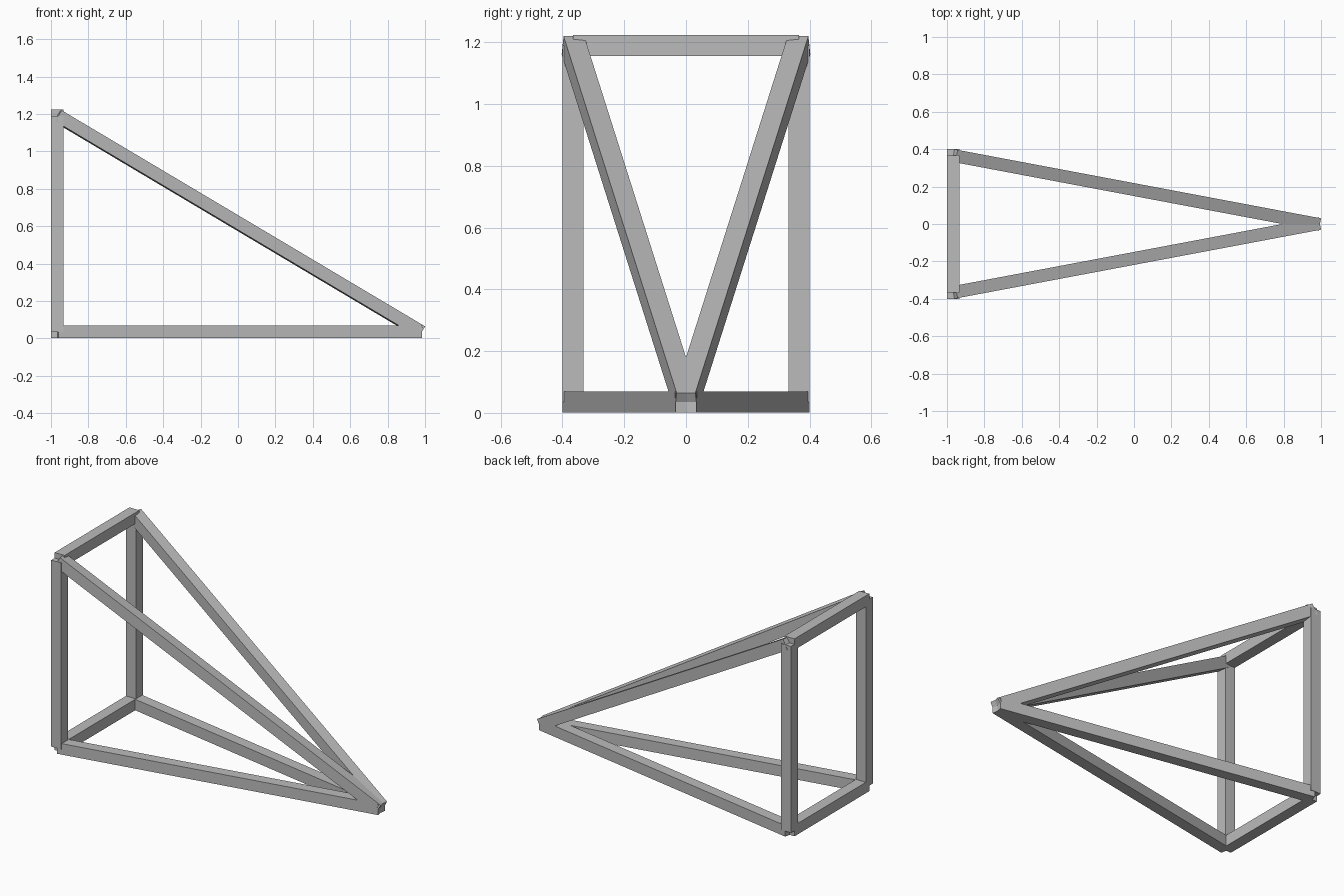
import bpy
from mathutils import Matrix, Vector

cube = bpy.data.objects.get("Cube")
if cube:
    bpy.data.objects.remove(cube, do_unlink=True)

THICK = 0.068

grey = bpy.data.materials.new("light_grey")
grey.use_nodes = True
colour = (0.5, 0.5, 0.5, 1.0)
grey.diffuse_color = colour
grey.node_tree.nodes["Principled BSDF"].inputs["Base Color"].default_value = colour


def beam(name, start, end):
    """Square bar between two joint centres, its side faces kept upright."""
    a, b = Vector(start), Vector(end)
    along = (b - a).normalized()
    ref = Vector((0, 0, 1)) if abs(along.z) < 0.99 else Vector((1, 0, 0))
    side = ref.cross(along).normalized()
    up = along.cross(side)
    bpy.ops.mesh.primitive_cube_add(size=1)
    ob = bpy.context.object
    ob.name = name
    turn = Matrix((along, side, up)).transposed().to_4x4()
    size = Matrix.Diagonal(((b - a).length, THICK, THICK, 1))
    ob.data.transform(turn @ size)
    ob.location = (a + b) / 2
    ob.data.materials.append(grey)


# Joint centres
BACK, HALF, LOW, HIGH = -0.966, 0.366, 0.035, 1.19
tip = (0.977, 0, LOW)

# Mirrored posts, floor rails and sloping braces
for label, s in (("left", 1), ("right", -1)):
    low, high = (BACK, s * HALF, LOW), (BACK, s * HALF, HIGH)
    beam(label + "_post", low, high)
    beam(label + "_floor_rail", low, tip)
    beam(label + "_sloping_brace", high, tip)

# Cross bars joining the posts
for name, z in (("lower_cross_bar", LOW), ("upper_cross_bar", HIGH)):
    beam(name, (BACK, -HALF, z), (BACK, HALF, z))
